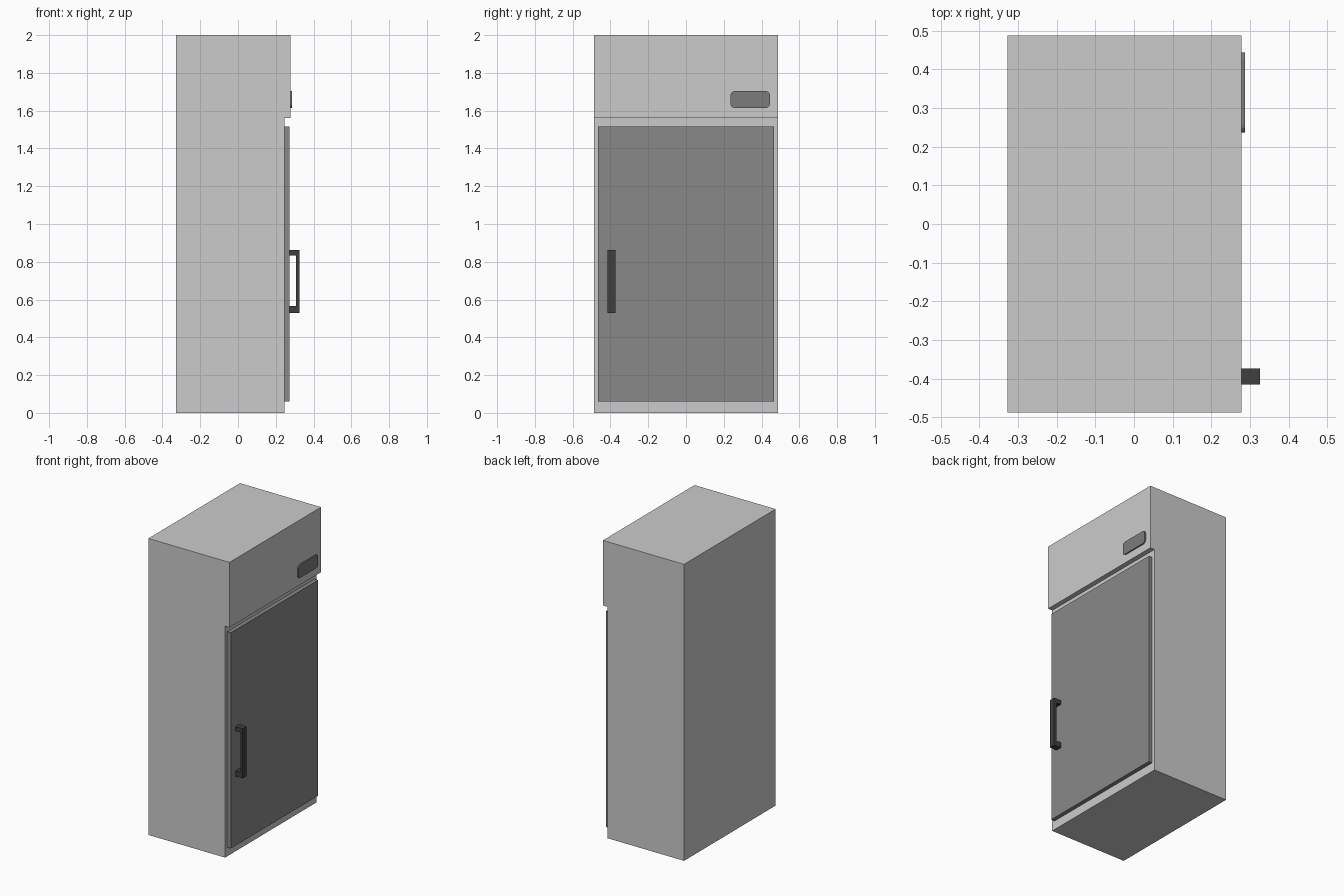
import bpy, bmesh

if "Cube" in bpy.data.objects:
    bpy.data.objects.remove(bpy.data.objects["Cube"])


def extrude_profile(name, points, y0, y1):
    """Extrude an (x, z) outline along y."""
    bm = bmesh.new()
    face = bm.faces.new([bm.verts.new((x, y0, z)) for x, z in points])
    ext = bmesh.ops.extrude_face_region(bm, geom=[face])
    verts = [g for g in ext["geom"] if isinstance(g, bmesh.types.BMVert)]
    bmesh.ops.translate(bm, verts=verts, vec=(0, y1 - y0, 0))
    return finish(name, bm)


def box(name, lo, hi, corner=0.0):
    """Box between two corners; corner rounds the edges that run along x."""
    bm = bmesh.new()
    bmesh.ops.create_cube(bm, size=1)
    for v in bm.verts:
        v.co = [(a + b) / 2 + c * (b - a) for a, b, c in zip(lo, hi, v.co)]
    if corner:
        edges = [e for e in bm.edges
                 if abs(e.verts[0].co.x - e.verts[1].co.x) > 1e-5]
        bmesh.ops.bevel(bm, geom=edges, offset=corner, segments=4,
                        profile=0.5, affect='EDGES')
    return finish(name, bm)


def finish(name, bm):
    bmesh.ops.recalc_face_normals(bm, faces=bm.faces)
    mesh = bpy.data.meshes.new(name)
    bm.to_mesh(mesh)
    bm.free()
    obj = bpy.data.objects.new(name, mesh)
    bpy.context.collection.objects.link(obj)
    return obj


def paint(obj, shade):
    mat = bpy.data.materials.new(obj.name + "_grey")
    mat.diffuse_color = (shade, shade, shade, 1)
    mat.use_nodes = True
    mat.node_tree.nodes["Principled BSDF"].inputs["Base Color"].default_value = mat.diffuse_color
    obj.data.materials.append(mat)


# Cabinet: one stepped side profile with the header overhanging the door
extrude_profile("cabinet", [(-0.327, 0), (0.245, 0), (0.245, 1.561),
                            (0.278, 1.561), (0.278, 2), (-0.327, 2)],
                -0.488, 0.488)

# Door panel
door = box("door", (0.244, -0.465, 0.06), (0.272, 0.465, 1.515))
paint(door, 0.25)

# Bracket handle: C-shaped profile
handle = extrude_profile("handle", [(0.271, 0.528), (0.326, 0.528),
                                    (0.326, 0.863), (0.271, 0.863),
                                    (0.271, 0.834), (0.308, 0.834),
                                    (0.308, 0.565), (0.271, 0.565)],
                         -0.415, -0.374)
paint(handle, 0.05)

# Rounded control panel on the header
panel = box("control_panel", (0.277, 0.236, 1.615), (0.287, 0.444, 1.703), 0.02)
paint(panel, 0.2)
